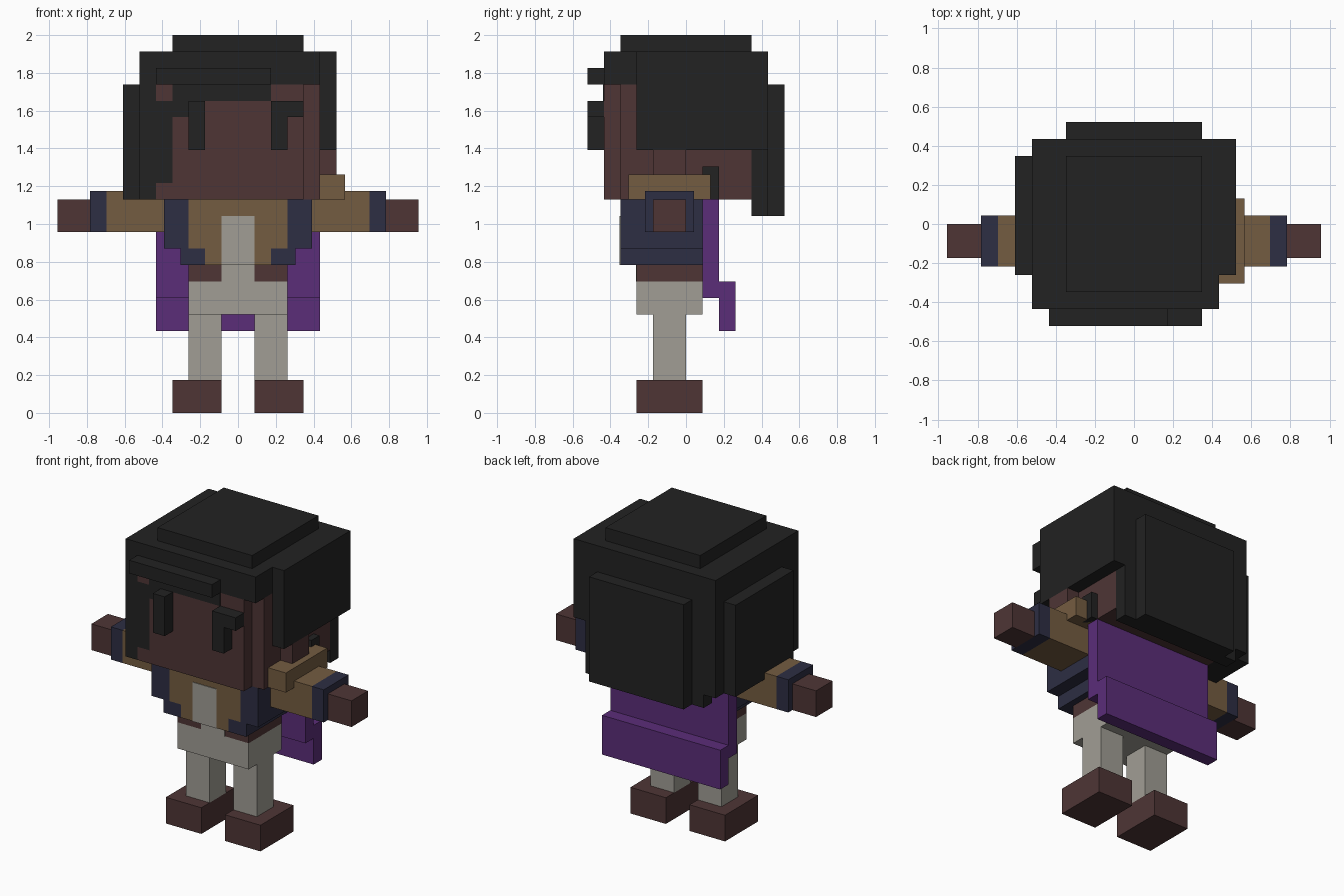
import bpy
import bmesh

U = 2 / 23  # one block; all sizes below are in blocks

if "Cube" in bpy.data.objects:
    bpy.data.objects.remove(bpy.data.objects["Cube"], do_unlink=True)


def material(name, rgb):
    lin = [((c / 255 + 0.055) / 1.055) ** 2.4 for c in rgb]
    mat = bpy.data.materials.new(name)
    mat.use_nodes = True
    mat.diffuse_color = (*lin, 1)
    shader = mat.node_tree.nodes["Principled BSDF"]
    shader.inputs["Base Color"].default_value = (*lin, 1)
    shader.inputs["Roughness"].default_value = 0.9
    return mat


HAIR = material("black_hair", (34, 34, 34))
SKIN = material("brown_skin", (78, 53, 53))
TAN = material("tan_cloth", (116, 92, 65))
NAVY = material("navy_cloth", (45, 46, 67))
GREY = material("grey_cloth", (161, 158, 149))
PURPLE = material("purple_cape", (91, 45, 121))


def block(name, mat, x, y, z):
    """Box spanning the given x, y and z ranges."""
    bm = bmesh.new()
    bmesh.ops.create_cube(bm, size=1)
    for v in bm.verts:
        v.co = [U * (r[0] if c < 0 else r[1]) for c, r in zip(v.co, (x, y, z))]
    mesh = bpy.data.meshes.new(name)
    bm.to_mesh(mesh)
    bm.free()
    mesh.materials.append(mat)
    obj = bpy.data.objects.new(name, mesh)
    bpy.context.collection.objects.link(obj)


def pair(name, mat, x, y, z):
    """A box on the left (+x) and its mirror on the right."""
    block("left_" + name, mat, x, y, z)
    block("right_" + name, mat, (-x[1], -x[0]), y, z)


# Legs and hips
pair("shoe", SKIN, (1, 4), (-3, 1), (0, 2))
pair("leg", GREY, (1, 3), (-2, 0), (2, 6))
block("hips", GREY, (-3, 3), (-3, 1), (6, 8))

# Torso and jacket
block("waist", SKIN, (-3, 3), (-3, 1), (8, 9))
block("shirt_hem", GREY, (-1, 1), (-3.05, -2), (8, 9))
block("vest_lower", TAN, (-2, 2), (-4, 1), (9, 10))
block("vest_upper", TAN, (-3, 3), (-4, 1), (10, 13))
block("shirt_front", GREY, (-1, 1), (-4.05, -3), (9, 12))
pair("jacket_side", NAVY, (3, 4.5), (-4, 1), (10, 13))
pair("jacket_hem", NAVY, (2, 3.5), (-4, 1), (9, 10))

# Arms
pair("sleeve", TAN, (4.5, 8), (-2.5, 0.5), (11, 13.5))
pair("cuff", NAVY, (8, 9), (-2.5, 0.5), (11, 13.5))
pair("hand", SKIN, (9, 11), (-2, 0), (11, 13))
block("shoulder_pad", TAN, (4.5, 6.5), (-3.5, 1.5), (13, 14.5))

# Cape
block("cape_upper", PURPLE, (-5, 5), (1, 2), (7, 13))
block("cape_lower", PURPLE, (-5, 5), (2, 3), (5, 8))

# Head
block("head", SKIN, (-5, 5), (-4, 4), (13, 20))
block("face", SKIN, (-4, 4), (-5, -4), (13, 20))
block("left_ear", SKIN, (5, 6), (-2, 0), (14, 16))
block("right_jaw", SKIN, (-5, -4), (-5, -4), (13, 14))
block("right_temple", SKIN, (-5, -4), (-5, -4), (19, 20))

# Hair cap, sides and back
block("hair_cap", HAIR, (-6, 5), (-5, 5), (20, 22))
block("hair_crown", HAIR, (-4, 4), (-4, 4), (22, 23))
block("hair_left_side", HAIR, (5, 6), (-3, 5), (16, 22))
block("hair_right_side", HAIR, (-6, -5), (-5, 5), (13, 20))
block("hair_right_layer", HAIR, (-7, -6), (-3, 4), (13, 20))
block("hair_back", HAIR, (-5, 5), (4, 5), (12, 20))
block("hair_back_layer", HAIR, (-4, 4), (5, 6), (12, 20))
block("hair_left_lock", HAIR, (5, 5.5), (1, 2), (13, 15))

# Fringe and hair lying on the face
block("fringe", HAIR, (-5, 2), (-6, -5), (20, 21))
block("forehead_hair", HAIR, (-4, 2), (-5.05, -4), (19, 20))
block("brow_hair", HAIR, (-4, -2), (-5.05, -4), (18, 19))
block("right_face_lock", HAIR, (-5, -4), (-5, -4), (14, 19))

# Eyes and brow
pair("eye", HAIR, (2, 3), (-6, -5), (16, 19))
block("left_lash", HAIR, (3, 4), (-6, -5), (18, 19))
